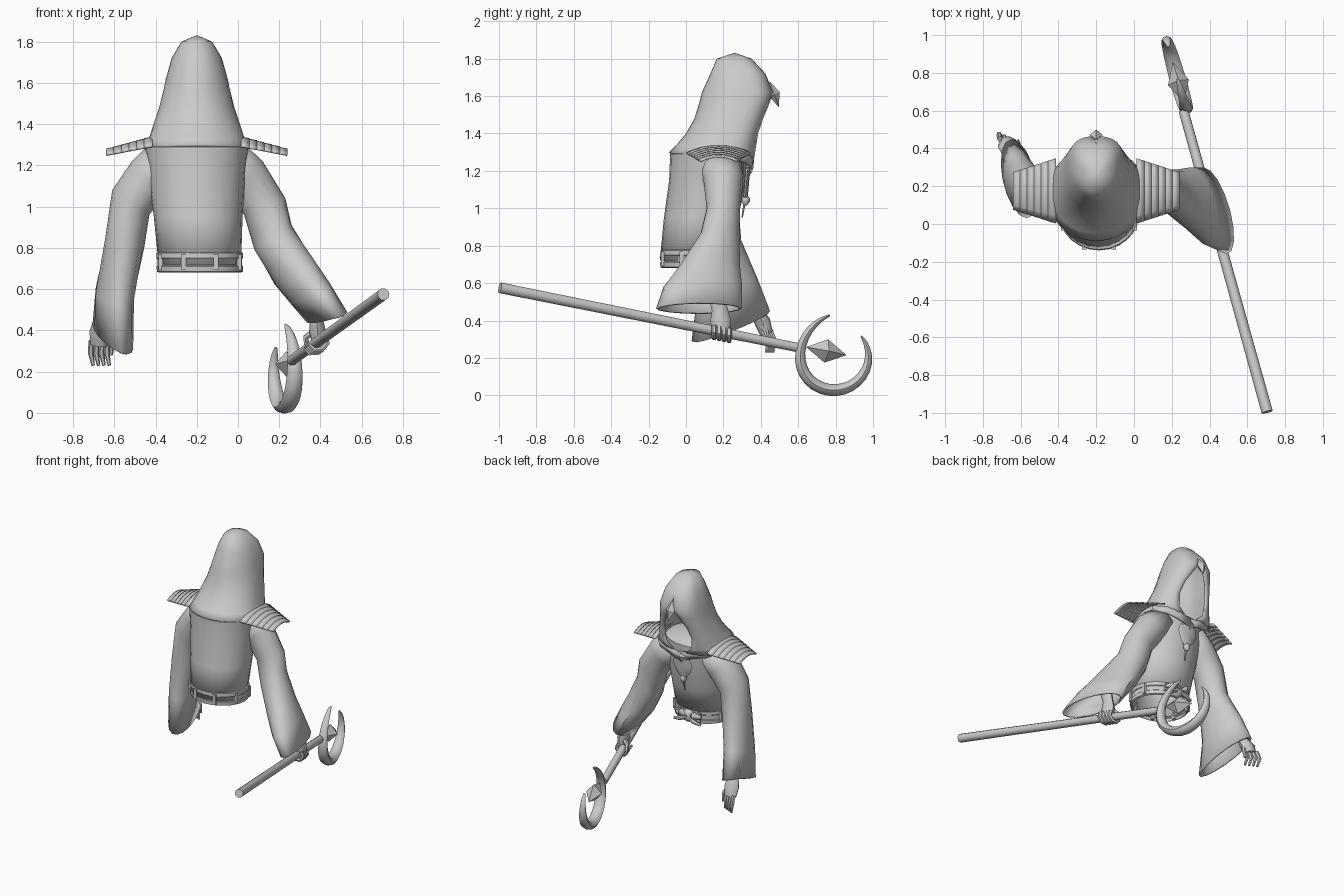
import bpy, bmesh, math
from mathutils import Vector

old = bpy.data.objects.get("Cube")
if old:
    bpy.data.objects.remove(old, do_unlink=True)

grey = bpy.data.materials.new("plain grey")
grey.use_nodes = True
grey.diffuse_color = (0.6, 0.6, 0.6, 1)
grey.node_tree.nodes["Principled BSDF"].inputs["Base Color"].default_value = (0.6, 0.6, 0.6, 1)

MID = -0.2     # x of the body's centre line
WAIST = -0.185  # x of the waist's centre


def finish(name, bm, thickness=0, smooth=40):
    """Turn a bmesh into a named, shaded object."""
    bmesh.ops.remove_doubles(bm, verts=bm.verts, dist=0.0005)
    bmesh.ops.recalc_face_normals(bm, faces=bm.faces)
    mesh = bpy.data.meshes.new(name)
    bm.to_mesh(mesh)
    bm.free()
    mesh.materials.append(grey)
    obj = bpy.data.objects.new(name, mesh)
    bpy.context.collection.objects.link(obj)
    bpy.ops.object.select_all(action='DESELECT')
    obj.select_set(True)
    bpy.context.view_layer.objects.active = obj
    if smooth:
        bpy.ops.object.shade_smooth_by_angle(angle=math.radians(smooth))
    if thickness:
        solid = obj.modifiers.new("thickness", 'SOLIDIFY')
        solid.thickness = thickness
        solid.offset = -1


def loft(name, rings, closed=True, caps=(False, False), thickness=0, smooth=40):
    """Skin a list of equal point rings."""
    bm = bmesh.new()
    rows = [[bm.verts.new(p) for p in ring] for ring in rings]
    count = len(rows[0])
    for low, high in zip(rows, rows[1:]):
        for i in range(count if closed else count - 1):
            j = (i + 1) % count
            bm.faces.new((low[i], low[j], high[j], high[i]))
    if caps[0]:
        bm.faces.new(rows[0])
    if caps[1]:
        bm.faces.new(rows[-1])
    finish(name, bm, thickness, smooth)


def oval(centre, u, v, sides=16):
    c, u, v = Vector(centre), Vector(u), Vector(v)
    turns = [math.tau * i / sides for i in range(sides)]
    return [c + u * math.cos(a) + v * math.sin(a) for a in turns]


def body_ring(z, half, back, front, x=WAIST):
    return oval((x, (back + front) / 2, z), (half, 0, 0), (0, (front - back) / 2, 0), 24)


def tube(name, points, radii, sides=8, side_axis=(1, 0, 0), flat=1):
    """Tapered round bar along a path."""
    points = [Vector(p) for p in points]
    rings = []
    for i, p in enumerate(points):
        along = points[min(i + 1, len(points) - 1)] - points[max(i - 1, 0)]
        v = along.cross(Vector(side_axis)).normalized()
        u = v.cross(along).normalized()
        rings.append(oval(p, u * radii[i] * flat, v * radii[i], sides))
    loft(name, rings, caps=(True, True), smooth=50)


def gem(name, centre, axis, u, v):
    """Four sided double pyramid."""
    c, axis = Vector(centre), Vector(axis)
    loft(name, [[c - axis] * 4, oval(c, u, v, 4), [c + axis] * 4], smooth=0)


def block(name, centre, size):
    x, y, z = size
    c = Vector(centre)
    rings = [[c + Vector((sx * x, sy * y, sz * z)) for sx, sy in
              ((-1, -1), (1, -1), (1, 1), (-1, 1))] for sz in (-1, 1)]
    loft(name, rings, caps=(True, True), smooth=0)


# Robe body
loft("robe_torso", [body_ring(*s) for s in (
    (1.33, .16, -.02, .26, MID), (1.29, .25, -.085, .32, MID), (1.15, .235, -.09, .32, MID),
    (.95, .215, -.118, .28, -.193), (.72, .2, -.14, .22))], caps=(True, False), thickness=.01)

# Hood, open at the face, squarer toward the front
hood = []
for z, half, back, front, gap in (
        (1.832, 0, .26, .26, 0), (1.80, .075, .165, .35, 0), (1.72, .122, .13, .425, 0),
        (1.62, .15, .085, .465, 2), (1.56, .163, .07, .45, 14), (1.48, .183, .045, .425, 26),
        (1.40, .21, .0, .40, 28), (1.34, .235, -.05, .38, 22), (1.30, .255, -.09, .365, 8)):
    gap = math.radians(gap)
    ring = []
    for i in range(29):
        a = gap + (math.tau - 2 * gap) * i / 28
        c, s = math.cos(a), math.sin(a)
        if c > 0:
            c, s = c ** .6, math.copysign(abs(s) ** .8, s)
        ring.append((MID + half * s, (back + front) / 2 + (front - back) / 2 * c,
                     z - .018 * (1 + c) * (z < 1.35)))
    hood.append(ring)
loft("hood", hood, closed=False, thickness=.014, smooth=50)
gem("hood_gem", (MID, .472, 1.61), (0, -.025, .07), (.035, 0, 0), (0, .028, .012))

# Ridged shoulder plates, overlapping outward
for side, label in ((1, "left"), (-1, "right")):
    for k in range(6):
        rows = []
        for step in (0, 1):
            x = .215 + .037 * k + .04 * step
            width = .172 - .012 * (k + step)
            base = 1.34 - .01 * k - .008 * step
            drop = .042 - .003 * k
            rows.append([(MID + side * x, .175 + width * t / 4, base - drop * (t / 4) ** 2)
                         for t in range(-4, 5)])
        loft(f"{label}_shoulder_plate_{k + 1}", rows, closed=False, thickness=.01, smooth=30)

# Sleeves, each station a centre with two half axes
loft("right_sleeve", [oval(*s) for s in (
    ((-.34, .16, 1.235), (.09, 0, -.07), (0, .13, 0)),
    ((-.435, .17, 1.14), (.08, 0, -.08), (0, .12, 0)),
    ((-.52, .17, 1.02), (.09, 0, -.06), (0, .11, 0)),
    ((-.55, .18, .82), (.095, 0, -.02), (0, .115, .01)),
    ((-.597, .22, .58), (.092, 0, -.01), (-.02, .16, .05)),
    ((-.607, .24, .37), (.09, 0, -.03), (-.04, .21, .08)))], thickness=.012)
loft("left_sleeve", [oval(*s) for s in (
    ((-.06, .18, 1.235), (.09, 0, .07), (0, .13, 0)),
    ((.04, .2, 1.14), (.08, 0, .08), (0, .105, 0)),
    ((.13, .2, 1.0), (.1, 0, .04), (0, .09, 0)),
    ((.17, .18, .85), (.09, 0, .06), (-.01, .105, 0)),
    ((.275, .125, .68), (.09, 0, .06), (-.04, .165, 0)),
    ((.35, .09, .58), (.085, 0, .05), (-.05, .21, 0)),
    ((.43, .07, .465), (.08, 0, .03), (-.06, .23, 0)))], thickness=.012)

# Relaxed right hand
tube("right_hand", [(-.64, .31, .58), (-.655, .37, .46), (-.665, .41, .39), (-.67, .43, .33)],
     [.035, .033, .043, .035], flat=1.3)
for k in range(4):
    x, y = -.71 + .026 * k, .45 - .012 * k
    tube(f"right_finger_{k + 1}", [(x, y, .35), (x - .004, y + .025, .29), (x + .008, y + .015, .23)],
         [.015, .014, .008], 6)
tube("right_thumb", [(-.64, .4, .39), (-.615, .43, .34), (-.615, .44, .28)], [.018, .015, .009], 6)

# Staff
start, end = Vector((.705, -.995, .575)), Vector((.262, .6, .255))
aim = (end - start).normalized()
tube("staff_shaft", [start, end], [.03, .026], 10)

# Left hand gripping the staff
grip = start.lerp(end, .745)
tube("left_hand", [(.385, .16, .56), (.38, .18, .46), (.385, .185, .4), (.39, .19, .345)],
     [.035, .03, .04, .032], side_axis=(0, 1, 0), flat=1.4)
for k in range(4):
    spot = grip + aim * (.028 * k - .045)
    curl = [spot + Vector((.046 * math.cos(a), 0, .042 * math.sin(a)))
            for a in (math.radians(40 - 50 * s) for s in range(5))]
    tube(f"left_finger_{k + 1}", curl, [.015, .015, .014, .013, .009], 6, (0, 1, 0))
tube("left_thumb", [grip + Vector(o) for o in ((0, .01, .06), (-.045, .03, .03), (-.045, .04, -.02))],
     [.018, .016, .01], 6, (0, 1, 0))

# Crescent head with a floating crystal
arc = []
thick = []
for i in range(25):
    t = i / 24
    a = math.radians(98 + 300 * t)
    y = .793 + .183 * math.cos(a)
    arc.append((.225 - .28 * (y - .79), y, .207 + (.178 + .045 * (1 - t) ** 4) * math.sin(a)))
    thick.append(.005 + .027 * math.sin(math.pi * t) ** .7)
tube("staff_crescent", arc, thick, 8, flat=1.35)
gem("staff_crystal", (.235, .75, .237), aim * .115, (.055, .015, 0), (0, .01, .062))

# Belt with rim bands, loops and a knotted clasp
loft("belt", [body_ring(*s) for s in (
    (.78, .2, -.13, .225), (.775, .21, -.137, .235), (.75, .21, -.138, .235),
    (.745, .205, -.133, .23), (.715, .205, -.133, .23), (.71, .21, -.139, .235),
    (.685, .208, -.137, .233), (.68, .196, -.125, .222))], smooth=30)
for k in range(8):
    a = math.tau * (k + .5) / 8
    block(f"belt_loop_{k + 1}", (WAIST + .205 * math.sin(a), .048 + .184 * math.cos(a), .73),
          (.012, .012, .038))
tube("belt_clasp", [(WAIST, y, .732) for y in (.22, .245, .26)], [.05, .045, .025], 10)
for side, label in ((1, "left"), (-1, "right")):
    tube(f"{label}_belt_knot", [(WAIST, .245, .735), (WAIST + side * .05, .257, .75),
                                (WAIST + side * .1, .23, .735)], [.018, .026, .012])
    tube(f"{label}_belt_tassel", [(WAIST, .245, .725), (WAIST + side * .06, .26, .705),
                                  (WAIST + side * .11, .245, .69)], [.012, .016, .01], 6)

# Chest drapes meeting at a clasp with a pendant
for side, label in ((1, "left"), (-1, "right")):
    upper = [(MID + side * x, y, z) for x, y, z in
             ((.25, .26, 1.3), (.18, .33, 1.285), (.09, .35, 1.27), (0, .352, 1.25))]
    lower = [(x, y - .012, z - d) for (x, y, z), d in zip(upper, (.03, .045, .05, .06))]
    loft(f"{label}_chest_drape", [upper, lower], closed=False, thickness=.012)
gem("chest_clasp", (MID, .34, 1.22), (0, 0, .05), (.06, 0, 0), (0, .022, 0))
loft("chest_pendant", [oval((MID, y, z), (w, 0, 0), (0, .013, 0), 8) for z, y, w in
     ((1.2, .33, .065), (1.15, .325, .08), (1.09, .32, .055), (1.05, .315, .015))],
     caps=(True, True), smooth=30)
tube("pendant_bead", [(MID, .318, z) for z in (1.07, 1.055, 1.035, 1.015)],
     [.01, .023, .023, .008])
tube("pendant_cord", [(MID, .312, 1.02), (MID, .3, .95)], [.007, .004], 6)
